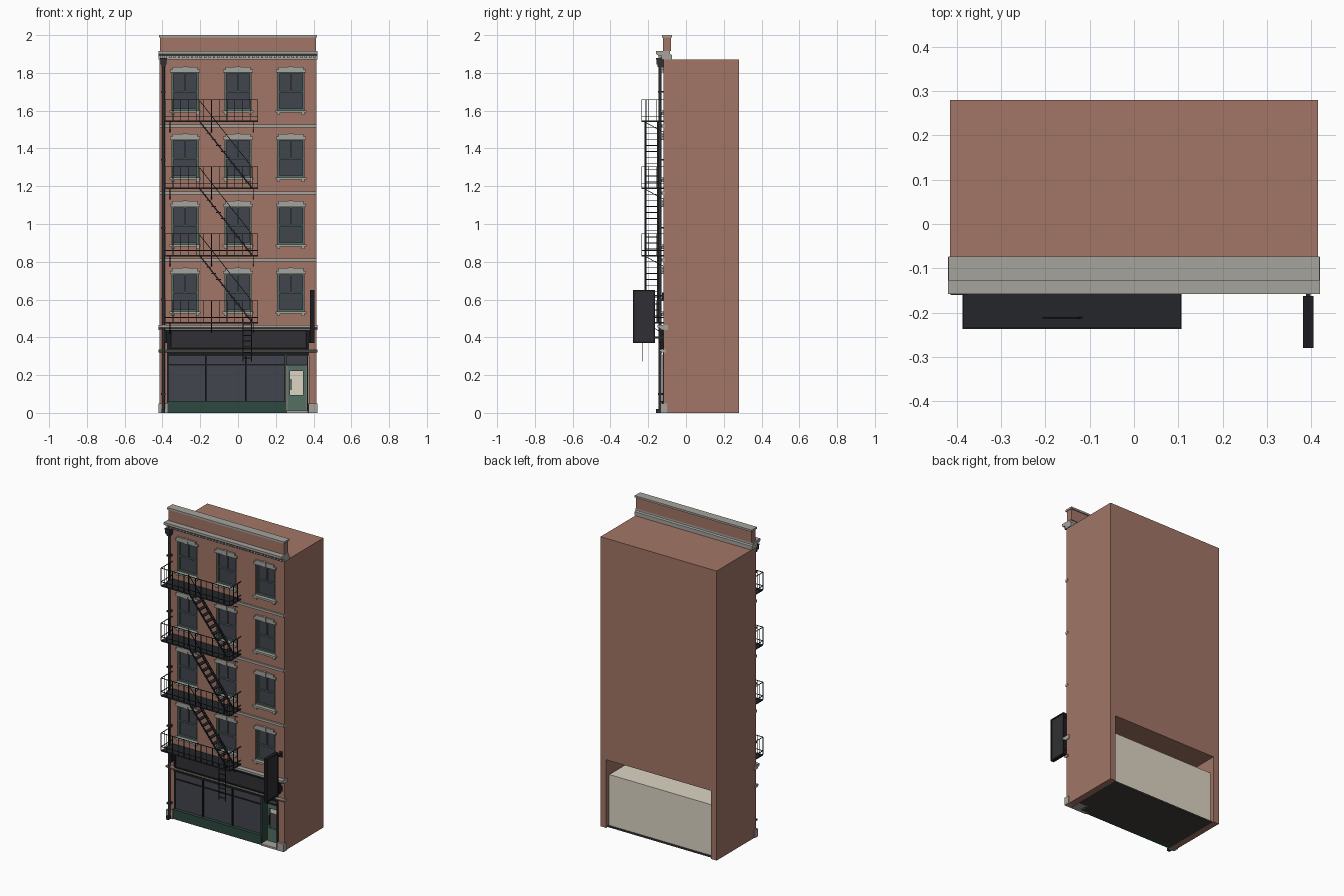
import bpy, bmesh
from mathutils import Vector, Matrix

if "Cube" in bpy.data.objects:
    bpy.data.objects.remove(bpy.data.objects["Cube"])

def mat(name, r, g, b):
    m = bpy.data.materials.new(name)
    m.diffuse_color = (r, g, b, 1)
    m.use_nodes = True
    m.node_tree.nodes["Principled BSDF"].inputs["Base Color"].default_value = m.diffuse_color
    return m

BRICK = mat("brick", .36, .18, .135)
STONE = mat("stone", .38, .37, .34)
IRON = mat("iron", .018, .019, .023)
SIGN = mat("sign_dark", .03, .03, .035)
TRIM = mat("sign_trim", .012, .012, .014)
GLASS = mat("glass", .055, .06, .078)
GREEN = mat("shop_green", .026, .065, .05)
FRAME = mat("window_green", .09, .16, .13)
CREAM = mat("cream", .72, .66, .55)
FLOOR = mat("floor_dark", .05, .048, .045)

def finish(bm, name, m):
    me = bpy.data.meshes.new(name)
    bm.to_mesh(me)
    bm.free()
    ob = bpy.data.objects.new(name, me)
    bpy.context.collection.objects.link(ob)
    if m:
        me.materials.append(m)
    return ob

def boxes(name, m, items):
    bm = bmesh.new()
    for x0, x1, y0, y1, z0, z1 in items:
        M = Matrix.Translation(((x0 + x1) / 2, (y0 + y1) / 2, (z0 + z1) / 2))
        bmesh.ops.create_cube(bm, size=1, matrix=M @ Matrix.Diagonal((x1 - x0, y1 - y0, z1 - z0, 1)))
    return finish(bm, name, m)

def bars(name, m, items, w=.004):
    bm = bmesh.new()
    for p, q in items:
        p, q = Vector(p), Vector(q)
        d = q - p
        M = Matrix.Translation((p + q) / 2) @ d.to_track_quat('Z', 'Y').to_matrix().to_4x4()
        bmesh.ops.create_cube(bm, size=1, matrix=M @ Matrix.Diagonal((w, w, d.length, 1)))
    return finish(bm, name, m)

def extrude_x(name, m, prof, x0, x1):
    # closed (y, z) profile swept along x
    bm = bmesh.new()
    f = bm.faces.new([bm.verts.new((x0, y, z)) for y, z in prof])
    r = bmesh.ops.extrude_face_region(bm, geom=[f])
    bmesh.ops.translate(bm, vec=(x1 - x0, 0, 0), verts=[v for v in r['geom'] if isinstance(v, bmesh.types.BMVert)])
    bmesh.ops.recalc_face_normals(bm, faces=bm.faces)
    return finish(bm, name, m)

W = .415          # half width
F = -.12          # facade plane
COLS = (-.28, 0, .28)
SILLS = [.535 + .355 * i for i in range(4)]
WINS = [(c, s) for c in COLS for s in SILLS]

# Brick body with window recesses and an open ground floor
body = boxes("brick_body", BRICK, [(-W, W, F, .28, 0, 1.87)])
cut = boxes("opening_cutter", None,
            [(c - .07, c + .07, F - .05, F + .03, s, s + .27 - .065 + .002) for c, s in WINS]
            + [(-.375, .375, F - .05, .33, -.05, .44)])
cut.hide_render = True
cut.hide_viewport = True
mod = body.modifiers.new("openings", 'BOOLEAN')
mod.operation, mod.solver, mod.object = 'DIFFERENCE', 'EXACT', cut

# Upper windows
H = .205
glass, frames, sills, lintels = [], [], [], []
for c, s in WINS:
    a, b, t, mid = c - .07, c + .07, s + H, s + .1
    glass.append((a, b, F + .02, F + .029, s, t))
    y0, y1 = F + .008, F + .024
    frames += [(a, a + .009, y0, y1, s, t), (b - .009, b, y0, y1, s, t),
               (a, b, y0, y1, t - .009, t), (a, b, y0, y1, s, s + .012),
               (a, b, y0 + .003, y1, mid - .004, mid + .004),
               (c - .003, c + .003, y0 + .004, y1, mid, t)]
    sills += [(c - .082, c + .082, F - .016, F + .02, s - .01, s + .002)]
    sills += [(c + k - .008, c + k + .008, F - .01, F + .01, s - .022, s - .01) for k in (-.065, .065)]
    lintels += [(c - .08, c + .08, F - .009, F + .01, t - .004, t + .012),
                (c - .066, c + .066, F - .011, F + .01, t + .012, t + .026),
                (c - .012, c + .012, F - .015, F + .01, t - .003, t + .03)]
boxes("window_glass", GLASS, glass)
boxes("window_frames", FRAME, frames)
boxes("window_sills", STONE, sills)
boxes("window_lintels", STONE, lintels)
boxes("string_courses", STONE, [(-W - .001, W + .001, F - .01, F + .01, z - .008, z + .008) for z in (.81, 1.165, 1.52)])

# Main cornice, dentils, parapet and coping
extrude_x("cornice", STONE, [(-.075, 1.87), (-.13, 1.87), (-.13, 1.893), (-.148, 1.893), (-.158, 1.9),
                             (-.158, 1.915), (-.085, 1.915), (-.085, 1.9), (-.075, 1.895)], -.42, .42)
boxes("cornice_dentils", STONE, [(x - .006, x + .006, -.145, -.125, 1.878, 1.893)
                                 for x in [-.405 + .81 * i / 35 for i in range(36)]])
boxes("parapet", BRICK, [(-.413, .413, -.122, -.08, 1.915, 1.99)])
boxes("coping", STONE, [(-.418, .418, -.128, -.073, 1.988, 2.0)])

# Shop interior shell and floor
boxes("shop_interior", CREAM, [(-.368, .368, .25, .258, .008, .335), (-.368, -.36, -.06, .258, .008, .335),
                               (.36, .368, -.06, .258, .008, .335), (-.368, .368, -.06, .258, .33, .338)])
boxes("shop_floor", FLOOR, [(-.375, .375, -.115, .265, 0, .01)])

# Shopfront window
boxes("shop_glass", GLASS, [(-.37, .25, -.112, -.104, .06, .31)])
boxes("stall_riser", GREEN, [(-.375, .255, -.128, -.09, 0, .055), (-.375, .258, -.134, -.09, .055, .064),
                             (.25, .258, -.125, -.05, .0, .31)])
boxes("shop_mullions", TRIM, [(x - .004, x + .004, -.12, -.1, .06, .31) for x in (-.371, -.17, .042, .249)]
      + [(-.375, .25, -.118, -.1, z - .003, z + .003) for z in (.255, .304)] + [(.364, .372, -.125, -.06, 0, .31)])

# Recessed door with open glazing and transom light
boxes("shop_door", FRAME, [(.262, .275, -.075, -.062, .01, .25), (.343, .362, -.075, -.062, .01, .25),
                           (.275, .343, -.075, -.062, .01, .095), (.275, .343, -.075, -.062, .222, .25)])
boxes("door_transom", GLASS, [(.258, .364, -.072, -.064, .257, .31)])
boxes("door_trim", TRIM, [(.258, .364, -.078, -.06, .25, .257), (.278, .283, -.085, -.075, .12, .18)])
boxes("door_step", STONE, [(.258, .37, -.135, -.06, 0, .012)])
boxes("pier_bases", STONE, [(s * .397 - .023, s * .397 + .023, -.135, -.1, 0, .05) for s in (-1, 1)])

# Sign fascia, mouldings and shop cornice
boxes("fascia_backing", TRIM, [(-.375, .375, -.122, -.095, .305, .445)])
boxes("fascia_panel", SIGN, [(-.35, .358, -.132, -.12, .345, .43)])
boxes("fascia_frame", TRIM, [(-.357, .365, -.138, -.12, .43, .437), (-.357, .365, -.138, -.12, .338, .345),
                             (-.357, -.35, -.138, -.12, .338, .437), (.358, .365, -.138, -.12, .338, .437)])
extrude_x("shop_cornice", STONE, [(-.095, .438), (-.13, .438), (-.135, .447), (-.152, .452), (-.152, .465), (-.095, .465)], -.42, .42)
extrude_x("lower_moulding", STONE, [(-.105, .32), (-.128, .32), (-.14, .329), (-.14, .336), (-.105, .336)], -.42, .42)
boxes("fascia_consoles", TRIM, [(s * .385 - .008, s * .385 + .008, -.145, -.115, .37, .44) for s in (-1, 1)])

# Fire escape platforms, railings, brackets
X0, X1, YO, YI = -.385, .105, -.235, F
slabs, rails, stair, treads = [], [], [], []
LEVELS = [.48 + .355 * i for i in range(4)]
for z in LEVELS:
    slabs.append((X0, X1, YO, YI, z - .006, z + .002))
    t = z + .113
    for h in (t, z + .025):
        rails += [((X0, YO, h), (X1, YO, h))]
        rails += [((x, YO, h), (x, YI, h)) for x in (X0, X1)]
    rails += [((X0 + (X1 - X0) * i / 12, YO, z), (X0 + (X1 - X0) * i / 12, YO, t)) for i in range(13)]
    rails += [((x, y, z), (x, y, t)) for x in (X0, X1) for y in (-.197, -.155)]
    rails += [((x, YO + .015, z - .004), (x, F + .003, z - .06)) for x in (-.36, -.14, .08)]
# Stair flights between platforms
for z in LEVELS[:-1]:
    a, b = Vector((-.205, 0, z + .355)), Vector((.075, 0, z))
    for y in (-.215, -.15):
        o = Vector((0, y, 0))
        stair.append((a + o, b + o))
    up = Vector((0, -.212, .11))
    rails += [(a + up, b + up), (b + up, b + Vector((0, -.212, 0))), (a + up, a + Vector((0, -.212, 0)))]
    for i in range(1, 11):
        p = a.lerp(b, i / 11)
        treads.append((p.x - .012, p.x + .012, -.215, -.15, p.z - .002, p.z + .002))
boxes("escape_platforms", IRON, slabs)
bars("escape_railings", IRON, rails, .0035)
bars("escape_stringers", IRON, stair, .007)
boxes("escape_treads", IRON, treads)
# Drop ladder
bars("drop_ladder", IRON, [((x, -.231, .272), (x, -.231, .5)) for x in (.027, .072)]
     + [((.027, -.231, .29 + .03 * i), (.072, -.231, .29 + .03 * i)) for i in range(7)])

# Downspout with hopper, shoe and straps
bm = bmesh.new()
bmesh.ops.create_cone(bm, cap_ends=True, segments=12, radius1=.008, radius2=.008, depth=1.82,
                      matrix=Matrix.Translation((-.395, -.137, .93)))
pipe = finish(bm, "downspout", SIGN)
for p in pipe.data.polygons:
    p.use_smooth = len(p.vertices) == 4
boxes("downspout_hopper", SIGN, [(-.411, -.379, -.157, -.12, 1.845, 1.872), (-.414, -.376, -.16, -.12, 1.87, 1.878),
                                 (-.405, -.385, -.15, -.12, 1.83, 1.845)])
boxes("downspout_straps", SIGN, [(-.407, -.383, -.147, -.118, z - .005, z + .005) for z in (.1, .6, .98, 1.34, 1.7)]
      + [(-.404, -.386, -.158, -.125, 0, .02)])

# Blank hanging blade sign with frame and wall brackets
boxes("blade_sign", SIGN, [(.385, .401, -.275, -.17, .378, .642)])
boxes("blade_frame", TRIM, [(.381, .405, -.28, -.272, .37, .65), (.381, .405, -.171, -.163, .37, .65),
                            (.381, .405, -.28, -.163, .642, .65), (.381, .405, -.28, -.163, .37, .378)])
bars("blade_brackets", IRON, [((.393, -.165, z), (.393, F, z)) for z in (.4, .62)], .01)
boxes("blade_wall_plates", IRON, [(.383, .403, F - .006, F + .003, z - .018, z + .018) for z in (.4, .62)])
